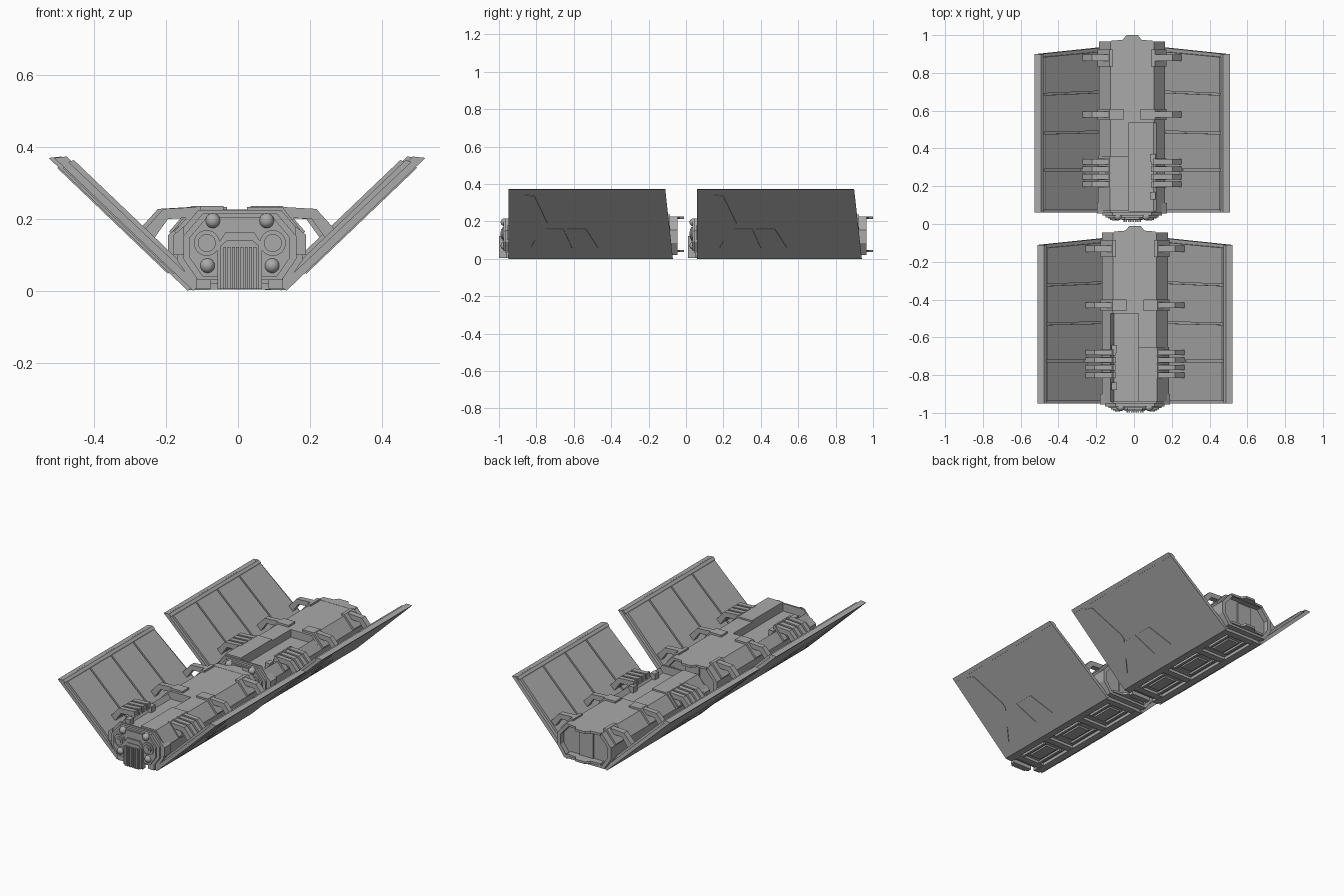
import bpy, bmesh, math
from mathutils import Matrix, Vector

if "Cube" in bpy.data.objects:
    bpy.data.objects.remove(bpy.data.objects["Cube"])

grey = bpy.data.materials.new("hull_grey")
GREY = (0.4, 0.4, 0.4, 1)
grey.use_nodes = True
grey.diffuse_color = GREY
grey.node_tree.nodes["Principled BSDF"].inputs["Base Color"].default_value = GREY

parts = {}


def part(name):
    return parts.setdefault(name, bmesh.new()) if name not in parts else parts[name]


def loft(name, loop_a, loop_b):
    """Closed solid between two matching loops."""
    bm = part(name)
    a = [bm.verts.new(p) for p in loop_a]
    b = [bm.verts.new(p) for p in loop_b]
    faces = [bm.faces.new(a), bm.faces.new(b[::-1])]
    for i in range(len(a)):
        j = (i + 1) % len(a)
        faces.append(bm.faces.new((a[i], b[i], b[j], a[j])))
    bmesh.ops.recalc_face_normals(bm, faces=faces)


def prism(name, profile, y0, y1, side=1, front=0, back=0):
    """Extrude an xz profile along y; front and back shear the ends by height."""
    loft(name, [(side * x, y0 + front * z, z) for x, z in profile],
         [(side * x, y1 + back * z, z) for x, z in profile])


def slab(name, outline, z0, z1):
    loft(name, [(x, y, z0) for x, y in outline], [(x, y, z1) for x, y in outline])


def box(name, x0, x1, y0, y1, z0, z1):
    slab(name, [(x0, y0), (x1, y0), (x1, y1), (x0, y1)], z0, z1)


def disc(name, x, z, r, y0, y1, r2=None):
    m = Matrix.Translation((x, (y0 + y1) / 2, z)) @ Matrix.Rotation(math.pi / 2, 4, 'X')
    bmesh.ops.create_cone(part(name), cap_ends=True, segments=24, radius1=r,
                          radius2=r2 or r, depth=y1 - y0, matrix=m)


def both(right):
    """Mirror half an outline to a full symmetric one."""
    return right + [(-x, z) for x, z in reversed(right)]


def grown(profile, s, zc=0.122):
    return [(x * s, zc + (z - zc) * s) for x, z in profile]


OCT = both([(.13, .02), (.175, .085), (.175, .155), (.115, .225)])


def build_hull():
    trough = [(-.13, .02), (.13, .02), (.175, .085), (.175, .155), (.13, .207), (.112, .18),
              (-.02, .18), (-.02, .225), (-.115, .225), (-.175, .155), (-.175, .085)]
    prism("hull", OCT, -.95, -.94)
    prism("hull", trough, -.94, -.475)
    prism("hull", OCT, -.475, -.075)
    # raised deck beside the trough
    prism("raised_deck", [(-.18, .155), (-.118, .234), (-.02, .234), (-.02, .2), (-.1, .2)],
          -.94, -.65)
    # blocks on the trough edge
    for y in (-.86, -.66):
        box("trough_block", .095, .125, y - .02, y + .02, .17, .215)


def build_nose():
    prism("nose_plate", grown(OCT, .9), -.965, -.94)
    prism("nose_plate", grown(OCT, .8), -.975, -.96)
    for s in (-1, 1):
        disc("lamp", s * .092, .133, .036, -.982, -.97)
        disc("lamp", s * .092, .133, .025, -.988, -.975)
        disc("lamp", s * .092, .133, .014, -.992, -.98)
        for x, z in ((.075, .195), (.09, .07)):
            bmesh.ops.create_uvsphere(part("nose_ball"), u_segments=16, v_segments=10,
                                      radius=.021, matrix=Matrix.Translation((s * x, -.97, z)))
        # cheek blocks and feet
        prism("nose_cheek", [(.155, .1), (.185, .1), (.185, .155), (.155, .18)],
              -.955, -.9, s)
        box("nose_foot", s * .08, s * .12, -.96, -.9, .005, .035)
    # vent housing, frame and slats
    prism("vent_housing", both([(.062, .005), (.062, .13), (.04, .163)]), -.985, -.96)
    prism("vent_frame", both([(.054, .005), (.054, .125), (.036, .14)]), -.99, -.97)
    for i in range(8):
        x = -.042 + i * .012
        box("vent_slat", x - .004, x + .004, -.999, -.98, .005, .122)


def build_tail():
    # open collar with top and bottom lips
    inner = grown(OCT, .87)
    for i in range(len(OCT)):
        j = (i + 1) % len(OCT)
        prism("tail_collar", [OCT[i], OCT[j], inner[j], inner[i]], -.076, -.045)
    lip = [(-.11, -.08), (.11, -.08), (.11, -.04), (.05, -.035), (.03, -.01),
           (-.03, -.01), (-.05, -.035), (-.11, -.04)]
    slab("tail_lip", lip, .213, .226)
    slab("tail_lip", lip, .035, .048)
    box("tail_door", -.045, .045, -.08, -.065, .05, .2)


def build_wing(s):
    outer = [(.13, 0), (.517, .37), (.492, .373), (.112, .014)]
    prism("wing_skin", outer, -.95, -.07, s, 0, -.11)
    # inner panels divided by narrow fanned gaps
    panel = [(.155, .052), (.478, .358), (.462, .364), (.146, .062)]
    edges = [(-.94, 0), (-.725, 0), (-.52, -.025), (-.307, -.045), (-.085, -.1)]
    for (y0, k0), (y1, k1) in zip(edges, edges[1:]):
        prism("wing_panel", panel, y0 + .005, y1 - .005, s, k0, k1)
    prism("wing_edge", [(.5, .353), (.517, .37), (.482, .374), (.468, .36)],
          -.95, -.072, s, 0, -.11)
    # thin plates on the outer skin
    out = Vector((s * .69, 0, -.72)) * .004
    for shape in ([(-.86, .05), (-.74, .17), (-.74, .19), (-.81, .335), (-.86, .345)],
                  [(-.83, .06), (-.61, .06), (-.655, .16), (-.775, .16)],
                  [(-.59, .06), (-.47, .06), (-.535, .16), (-.635, .16)]):
        a = [Vector((s * (.13 + z * 1.046), y, z)) for y, z in shape]
        loft("wing_outer_plate", [p - out for p in a], [p + out for p in a])


def build_brackets(s):
    arm = [(.11, .234), (.213, .228), (.27, .165), (.245, .137), (.2, .2), (.11, .205)]
    for y, half, x_in, base in ((-.13, .017, .1, .045), (-.43, .015, .045, .03),
                                (-.68, .014, .11, .016), (-.72, .014, .11, .016),
                                (-.76, .014, .11, .016), (-.80, .014, .11, .016)):
        prism("wing_bracket", arm, y - half, y + half, s)
        prism("bracket_base", [(x_in, .236), (.12, .236), (.182, .165), (.17, .15),
                               (.1, .21), (x_in, .21)], y - base, y + base, s)


def build_underside():
    for s in (-1, 1):
        box("keel_rail", s * .085, s * .13, -.93, -.08, .002, .03)
        for y in (-.8, -.5, -.2):
            box("keel_strip", s * .05, s * .065, y - .1, y + .1, .008, .03)
    for y in (-.9, -.65, -.36, -.1):
        box("keel_crossbar", -.09, .09, y - .02, y + .02, .004, .03)
    for y in (-.78, -.5, -.23):
        box("keel_hatch", -.035, .035, y - .07, y + .07, .01, .03)


build_hull()
build_nose()
build_tail()
build_underside()
for side in (-1, 1):
    build_wing(side)
    build_brackets(side)

# two coupled sections, the front one mirrored
for label, flip, dx, dy in (("front", -1, .005, 0), ("rear", 1, -.01, 1.01)):
    place = Matrix.Translation((dx, dy, 0)) @ Matrix.Diagonal((flip, 1, 1, 1))
    for name, source in parts.items():
        bm = source.copy()
        bm.transform(place)
        bmesh.ops.recalc_face_normals(bm, faces=bm.faces)
        mesh = bpy.data.meshes.new(f"{label}_{name}")
        bm.to_mesh(mesh)
        bm.free()
        mesh.materials.append(grey)
        ob = bpy.data.objects.new(mesh.name, mesh)
        bpy.context.collection.objects.link(ob)
        if name in ("lamp", "nose_ball"):
            bpy.ops.object.select_all(action='DESELECT')
            ob.select_set(True)
            bpy.context.view_layer.objects.active = ob
            bpy.ops.object.shade_smooth_by_angle(angle=math.radians(35))
